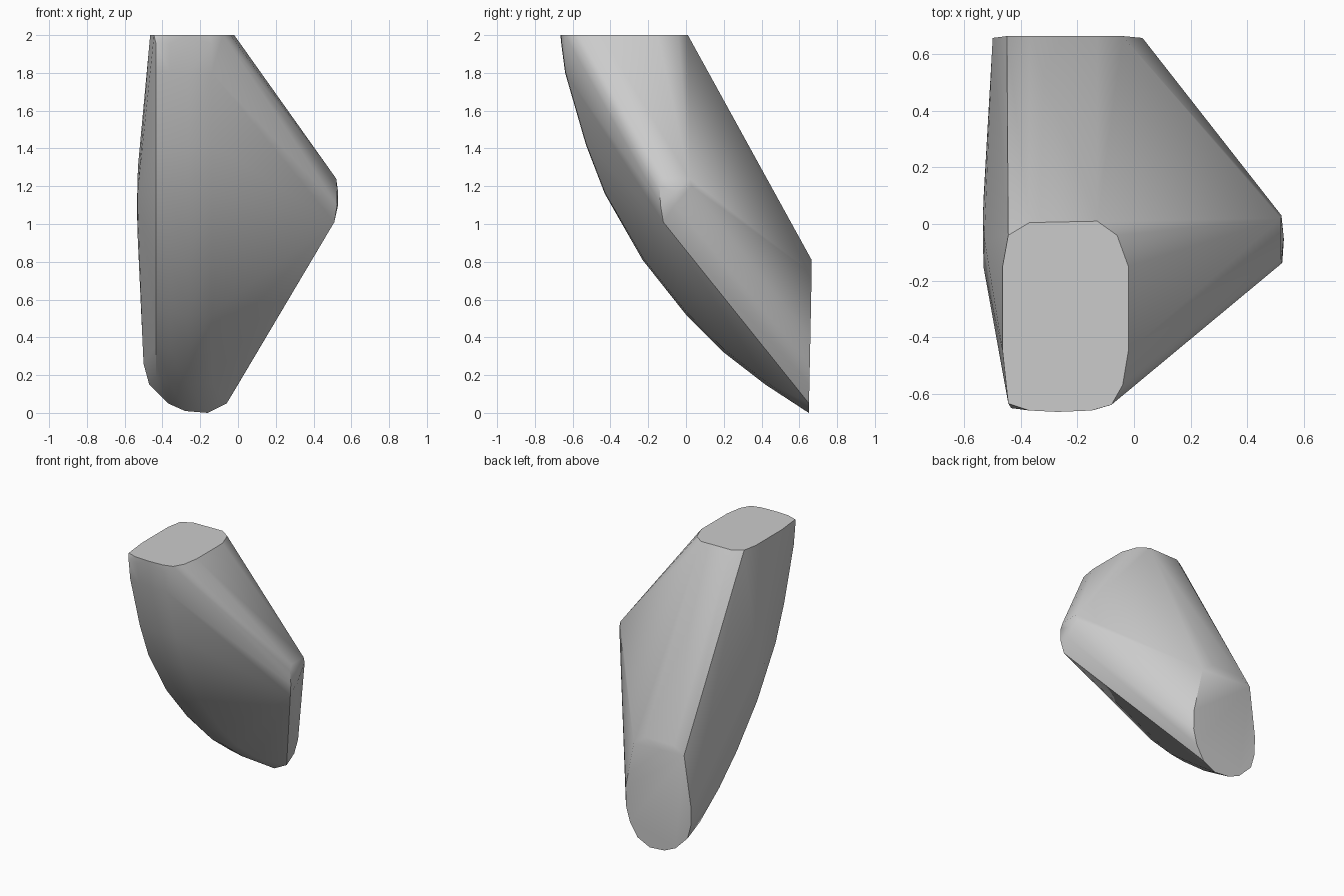
import bpy, bmesh, math

cube = bpy.data.objects.get("Cube")
if cube:
    bpy.data.objects.remove(cube, do_unlink=True)

grey = bpy.data.materials.new("plain grey")
grey.use_nodes = True
colour = (0.6, 0.6, 0.6, 1)
grey.diffuse_color = colour
grey.node_tree.nodes["Principled BSDF"].inputs["Base Color"].default_value = colour

points = []

# Flat rounded top, as (x, y)
top = [(-.445, -.635), (-.37, -.66), (-.27, -.665), (-.15, -.66), (-.08, -.64),
       (-.04, -.57), (-.02, -.45), (-.02, -.15), (-.06, -.04), (-.13, .01),
       (-.37, .005), (-.445, -.04), (-.465, -.15), (-.465, -.45)]
points += [(x, y, 2) for x, y in top]

# Flat oval back, as (x, z)
back = [(-.28, .01), (-.16, 0), (-.06, .05), (0, .15), (.03, .26), (.03, .4),
        (-.04, .74), (-.13, .81), (-.37, .81), (-.45, .76), (-.5, .4),
        (-.5, .26), (-.47, .15), (-.37, .05)]
points += [(x, .65 + .015 * min(z / .7, 1), z) for x, z in back]

# Curved belly, as (y, z), rounding off more towards the bottom
belly = [(-.66, 1.95), (-.64, 1.8), (-.53, 1.42), (-.43, 1.16), (-.23, .81),
         (0, .52), (.2, .32), (.42, .15)]
for y, z in belly:
    drop = .012 + .05 * max(0, 1 - z / 1.2)
    points += [(-.435, y + drop * .7, z + drop * .7),
               (-.36, y + drop * .2, z + drop * .2),
               (-.26, y, z), (-.14, y + drop * .2, z + drop * .2)]

# Blunt tip on the wide side
points += [(.52, -.12, 1.24), (.52, .02, 1.24), (.522, .03, 1.2), (.522, -.14, 1.2),
           (.53, -.05, 1.17), (.53, -.06, 1.1), (.525, -.135, 1.1), (.51, -.12, 1.01)]

# Shallow bulge on the other side
points += [(-.535, .02, 1.1), (-.533, -.15, 1.15), (-.53, -.05, 1.3), (-.532, .1, .95)]

# Skin the outline
bm = bmesh.new()
for p in points:
    bm.verts.new(p)
hull = bmesh.ops.convex_hull(bm, input=bm.verts)
loose = [v for v in bm.verts if not v.link_faces]
bmesh.ops.delete(bm, geom=loose, context='VERTS')
bmesh.ops.dissolve_limit(bm, angle_limit=math.radians(1), verts=bm.verts, edges=bm.edges)
bmesh.ops.recalc_face_normals(bm, faces=bm.faces)

mesh = bpy.data.meshes.new("faceted_block")
bm.to_mesh(mesh)
bm.free()
mesh.materials.append(grey)
block = bpy.data.objects.new("faceted_block", mesh)
bpy.context.collection.objects.link(block)
bpy.ops.object.select_all(action='DESELECT')
block.select_set(True)
bpy.context.view_layer.objects.active = block
bpy.ops.object.shade_smooth_by_angle(angle=math.radians(35))
